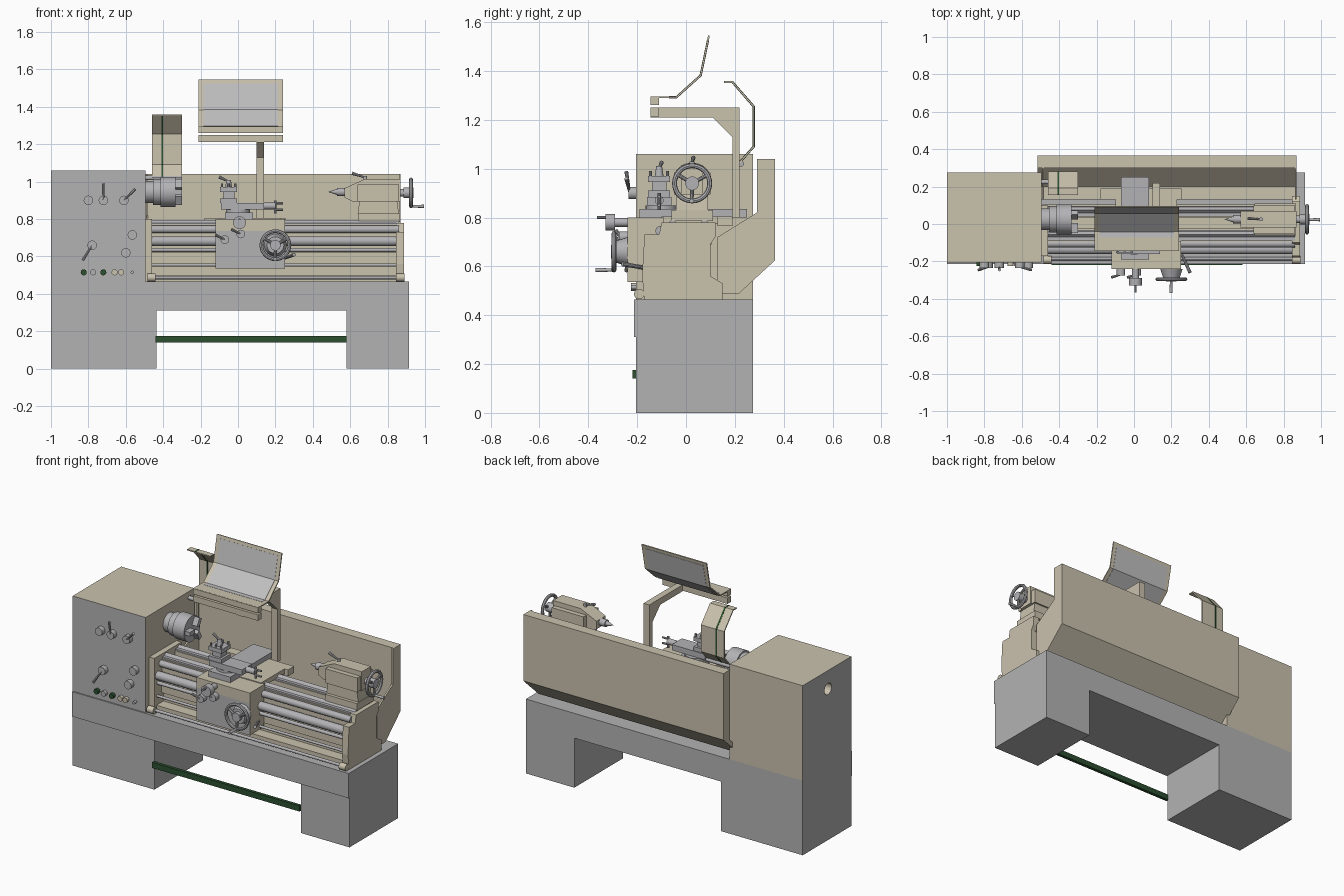
import bpy, bmesh, math
from mathutils import Vector

if "Cube" in bpy.data.objects:
    bpy.data.objects.remove(bpy.data.objects["Cube"], do_unlink=True)


def material(name, r, g, b):
    m = bpy.data.materials.new(name)
    m.use_nodes = True
    m.diffuse_color = (r, g, b, 1)
    m.node_tree.nodes["Principled BSDF"].inputs["Base Color"].default_value = (r, g, b, 1)
    return m


BEIGE = material("beige paint", .59, .54, .42)
GREY = material("grey paint", .45, .45, .45)
STEEL = material("machined steel", .45, .45, .47)
GLASS = material("pale grey window", .53, .53, .54)
GREEN = material("dark green", .025, .08, .03)


def finish(name, bm, mat, smooth=False):
    bmesh.ops.recalc_face_normals(bm, faces=bm.faces)
    mesh = bpy.data.meshes.new(name)
    bm.to_mesh(mesh)
    bm.free()
    mesh.materials.append(mat)
    ob = bpy.data.objects.new(name, mesh)
    bpy.context.scene.collection.objects.link(ob)
    if smooth:
        bpy.ops.object.select_all(action='DESELECT')
        ob.select_set(True)
        bpy.context.view_layer.objects.active = ob
        bpy.ops.object.shade_smooth_by_angle(angle=math.radians(35))
    return ob


def box(name, mat, x, y, z):
    """Box from three (low, high) ranges."""
    bm = bmesh.new()
    bmesh.ops.create_cube(bm, size=1)
    for v in bm.verts:
        v.co = [r[0] if c < 0 else r[1] for c, r in zip(v.co, (x, y, z))]
    return finish(name, bm, mat)


def prism(name, mat, points, low, high, axis="x"):
    """Profile in (y, z) pushed along x, or in (x, z) pushed along y."""
    bm = bmesh.new()
    place = (lambda p: (low, *p)) if axis == "x" else (lambda p: (p[0], low, p[1]))
    face = bm.faces.new([bm.verts.new(place(p)) for p in points])
    move = Vector((high - low, 0, 0)) if axis == "x" else Vector((0, high - low, 0))
    out = bmesh.ops.extrude_face_region(bm, geom=[face])
    bmesh.ops.translate(bm, vec=move, verts=[g for g in out["geom"] if isinstance(g, bmesh.types.BMVert)])
    return finish(name, bm, mat)


def sheet(name, mat, path, low, high, thick):
    """Bent sheet of even thickness centred on a (y, z) path."""
    pts = [Vector(p) for p in path]
    sides = ([], [])
    for i, p in enumerate(pts):
        dirs = [(b - a).normalized() for a, b in zip(pts[max(i - 1, 0):i + 1], pts[max(i, 1):i + 2])]
        if i == 0:
            dirs = [(pts[1] - p).normalized()]
        d = sum(dirs, Vector((0, 0))).normalized()
        n = Vector((-d.y, d.x)) * thick / 2 / d.dot(dirs[0])
        sides[0].append(p + n)
        sides[1].append(p - n)
    return prism(name, mat, sides[0] + sides[1][::-1], low, high)


def rod(name, mat, start, end, r, tip=None, sides=24):
    a, b = Vector(start), Vector(end)
    bm = bmesh.new()
    bmesh.ops.create_cone(bm, cap_ends=True, segments=sides, radius1=r,
                          radius2=r if tip is None else tip, depth=(b - a).length)
    bm.transform((b - a).to_track_quat('Z', 'Y').to_matrix().to_4x4())
    bmesh.ops.translate(bm, vec=(a + b) / 2, verts=bm.verts)
    return finish(name, bm, mat, True)


def handwheel(name, centre, axis, radius, spokes, grip):
    """Ring, spokes, hub and crank grip turned to face an axis."""
    c, axis = Vector(centre), Vector(axis)
    turn = axis.to_track_quat('Z', 'Y')
    bpy.ops.mesh.primitive_torus_add(location=c, rotation=turn.to_euler(), major_radius=radius - .01,
                                     minor_radius=.01, major_segments=32, minor_segments=8)
    ring = bpy.context.object
    ring.name = name + "_rim"
    ring.data.materials.append(STEEL)
    bpy.ops.object.shade_smooth_by_angle()
    rod(name + "_hub", STEEL, c - axis * .04, c + axis * .012, .028)
    for i in range(spokes):
        t = math.tau * i / spokes + .5
        rim = c + turn @ Vector((math.cos(t), math.sin(t), 0)) * (radius - .01)
        rod(name + "_spoke", STEEL, c, rim, .008, sides=10)
    rod(name + "_grip", STEEL, rim, rim + axis * grip, .006, .009, 12)


# Stand: two legs, a bridging beam and a foot brake bar
for side, span in (("left", (-.435, -1)), ("right", (.58, .915))):
    box(side + "_leg", GREY, sorted(span), (-.205, .275), (0, .31))
box("stand_beam", GREY, (-1, .915), (-.213, .275), (.31, .465))
box("foot_brake_bar", GREEN, (-.44, .58), (-.22, -.2), (.14, .175))

# Headstock: grey on the front and the outer end, with a spindle bore
head = box("headstock", BEIGE, (-1, -.495), (-.205, .275), (.465, 1.06))
head.data.materials.append(GREY)
for f in head.data.polygons:
    f.material_index = int(f.normal.y < -.5 or f.normal.x < -.5)
bore = rod("spindle_bore_cutter", BEIGE, (-1.1, .025, .945), (-.9, .025, .945), .035)
bore.hide_render = True
bore.hide_viewport = True
cut = head.modifiers.new("bore", 'BOOLEAN')
cut.object = bore
cut.operation = 'DIFFERENCE'

# Headstock knobs, with a lever direction where there is one
for x, z, lever in ((-.8, .9, None), (-.72, .9, (0, .09)), (-.61, .9, (.06, .06)),
                    (-.78, .66, (-.05, -.08)), (-.565, .715, None), (-.6, .62, None)):
    rod("selector_knob", GREY, (x, -.2, z), (x, -.235, z), .025)
    if lever:
        rod("selector_lever", STEEL, (x, -.23, z), (x + lever[0], -.245, z + lever[1]), .005, .008, 10)
for x, mat in ((-.825, GREEN), (-.775, GREY), (-.72, GREEN), (-.66, BEIGE), (-.625, BEIGE), (-.565, STEEL)):
    rod("push_button", mat, (x, -.2, .515), (x, -.225, .515), .009 if mat is STEEL else .016)

# Splash guard: bent trough behind the bed with closed ends
prism("splash_guard", BEIGE, ((.3, 1.04), (.365, 1.04), (.365, .625), (.215, .487), (.13, .487),
                              (.13, .5), (.2, .5), (.3, .6)), -.515, .87)
for x in (-.49, .86):
    prism("splash_guard_end", BEIGE, ((.29, 1.04), (.365, 1.04), (.365, .625), (.215, .487),
                                      (.13, .487), (.13, .72), (.29, .82)), x, x + .01)

# Bed: webbed casting with steel ways and end brackets
box("bed_web", BEIGE, (-.49, .85), (-.08, .09), (.465, .7))
for y in (-.055, .075):
    box("bed_rail", BEIGE, (-.49, .86), (y - .04, y + .03), (.69, .77))
    box("bed_flat_way", STEEL, (-.49, .86), (y - .035, y + .022), (.77, .78))
    prism("bed_v_way", STEEL, ((y - .015, .78), (y, .795), (y + .015, .78)), -.49, .86)
box("chip_ledge", BEIGE, (-.49, .85), (-.15, -.07), (.465, .5))
box("bed_rib", BEIGE, (-.49, .85), (-.1, -.07), (.56, .62))
prism("tail_bracket", BEIGE, ((-.17, .465), (.15, .465), (.15, .53), (.1, .56), (.1, .69), (.12, .72),
                              (.12, .78), (-.1, .78), (-.11, .73), (-.17, .73), (-.18, .56)), .845, .887)
box("head_bracket", BEIGE, (-.495, -.46), (-.17, .1), (.465, .8))

# Rods along the front of the bed
for name, z, y, r in (("rack", .745, -.105, .02), ("lead_screw", .682, -.135, .026),
                      ("feed_rod", .635, -.135, .011), ("stop_rod", .555, -.14, .008),
                      ("control_rod", .487, -.185, .009)):
    rod(name, STEEL, (-.48, y, z), (.86, y, z), r)
for x in (-.485, .845):
    rod("control_rod_mount", BEIGE, (x, -.192, .487), (x + .045, -.192, .487), .021)

# Carriage: apron with a grey front, saddle and cross slide
apron = box("apron", BEIGE, (-.12, .25), (-.24, -.1), (.535, .735))
apron.data.materials.append(GREY)
for f in apron.data.polygons:
    f.material_index = int(f.normal.y < -.5)
box("saddle", BEIGE, (-.12, .25), (-.24, -.09), (.735, .8))
box("saddle_bridge", BEIGE, (-.1, .23), (-.1, .14), (.775, .805))
box("saddle_rear", BEIGE, (-.18, .255), (.13, .19), (.765, .805))
box("cross_slide", STEEL, (-.07, .08), (-.19, .25), (.8, .835))
rod("swivel_base", STEEL, (0, -.1, .835), (0, -.1, .85), .065)
box("compound_slide", STEEL, (-.09, .14), (-.16, -.06), (.85, .885))
rod("compound_screw", STEEL, (.14, -.11, .87), (.2, -.11, .87), .018)
rod("compound_crank", STEEL, (.2, -.11, .83), (.2, -.11, .9), .007, sides=10)
for z in (.85, .885):
    rod("compound_grip", STEEL, (.2, -.11, z), (.24, -.11, z), .006, sides=10)

# Four-way tool post with clamp screws and a lever
for z, h, r in ((.885, .025, .045), (.91, .035, .03), (.945, .025, .045)):
    box("tool_post", STEEL, (-.05 - r, -.05 + r), (-.11 - r, -.11 + r), (z, z + h))
for x in (-.085, -.05, -.015):
    for y in (-.145, -.075):
        rod("clamp_screw", STEEL, (x, y, .96), (x, y, .99), .006, sides=8)
rod("tool_post_hub", STEEL, (-.05, -.11, .97), (-.05, -.11, 1.01), .018, .012)
rod("tool_post_lever", STEEL, (-.05, -.11, 1), (-.1, -.1, 1.025), .005, .009, 10)

# Carriage controls
rod("cross_screw", STEEL, (.008, -.24, .78), (.008, -.3, .78), .018)
rod("cross_dial", STEEL, (.008, -.29, .78), (.008, -.33, .78), .034)
rod("cross_grip", STEEL, (.008, -.33, .8), (.008, -.365, .8), .006, sides=10)
rod("apron_dial", STEEL, (.2, -.24, .66), (.2, -.285, .66), .06, .045)
handwheel("apron_wheel", (.2, -.295, .66), (0, -1, 0), .085, 3, .075)
for x, z in ((-.07, .69), (.015, .72)):
    rod("apron_knob", STEEL, (x, -.24, z), (x, -.275, z), .023)
    rod("apron_lever", STEEL, (x, -.27, z), (x - .05, -.285, z + .025), .005, .008, 10)
rod("start_lever", STEEL, (.25, -.15, .59), (.3, -.26, .61), .007, .01, 10)

# Chuck with three jaws on the spindle nose
for name, start, end, r in (("spindle_nose", -.5, -.43, .058), ("chuck_back", -.455, -.415, .07),
                            ("chuck_body", -.415, -.335, .08)):
    rod(name, STEEL, (start, .025, .945), (end, .025, .945), r, sides=40)
for i in range(3):
    t = math.tau * i / 3 + math.pi / 2
    jaw = box("chuck_jaw", STEEL, (-.34, -.3), (-.013, .013), (.02, .072))
    jaw.location = (0, .025, .945)
    jaw.rotation_euler.x = t

# Tailstock: foot, stepped body, quill, centre and handwheel
box("tailstock_foot", BEIGE, (.645, .865), (-.06, .11), (.785, .83))
prism("tailstock_column", BEIGE, ((.64, .83), (.86, .83), (.85, .9), (.65, .9)), -.04, .09, "y")
prism("tailstock_body", BEIGE, ((.57, .915), (.61, .895), (.87, .895), (.87, 1.015), (.68, 1.015),
                                (.57, .965)), -.02, .07, "y")
box("tailstock_barrel", BEIGE, (.64, .86), (-.05, .1), (.895, .985))
rod("quill", STEEL, (.53, .025, .945), (.58, .025, .945), .022)
rod("centre_point", STEEL, (.53, .025, .945), (.485, .025, .945), .016, .001)
rod("quill_lock", STEEL, (.68, .025, 1), (.68, .025, 1.03), .01)
rod("quill_lock_lever", STEEL, (.67, .025, 1.025), (.61, .03, 1.045), .005, .009, 10)
rod("tailstock_shaft", STEEL, (.86, .025, .94), (.93, .025, .94), .02)
handwheel("tailstock_wheel", (.925, .025, .94), (1, 0, 0), .082, 3, .07)

# Tool shield: post with arm, cross bars, bent frame and window
prism("shield_arm", BEIGE, ((-.145, 1.25), (.22, 1.25), (.22, .8), (.19, .8), (.19, 1.13),
                            (.11, 1.21), (-.145, 1.21)), .1, .14)
box("shield_cross_bar", BEIGE, (-.21, .24), (-.145, -.11), (1.213, 1.25))
box("shield_hinge_bar", BEIGE, (-.21, .24), (-.145, -.11), (1.26, 1.295))
bend = ((-.14, 1.292), (-.04, 1.292), (.06, 1.382), (.094, 1.545))
sheet("shield_frame", BEIGE, bend, -.21, .24, .007)
pane = ((-.07, 1.292), (-.04, 1.292), (.06, 1.382), (.09, 1.525))
sheet("shield_window", GLASS, pane, -.185, .215, .0095)

# Chuck guard: bent cover with a green stripe
guard = ((.155, 1.355), (.19, 1.355), (.277, 1.255), (.277, 1.09), (.215, 1.02))
sheet("chuck_guard", BEIGE, guard, -.46, -.3, .007)
sheet("chuck_guard_stripe", GREEN, guard, -.41, -.4, .0095)
rod("chuck_guard_pivot", STEEL, (-.5, .225, 1.02), (-.3, .225, 1.02), .012)
